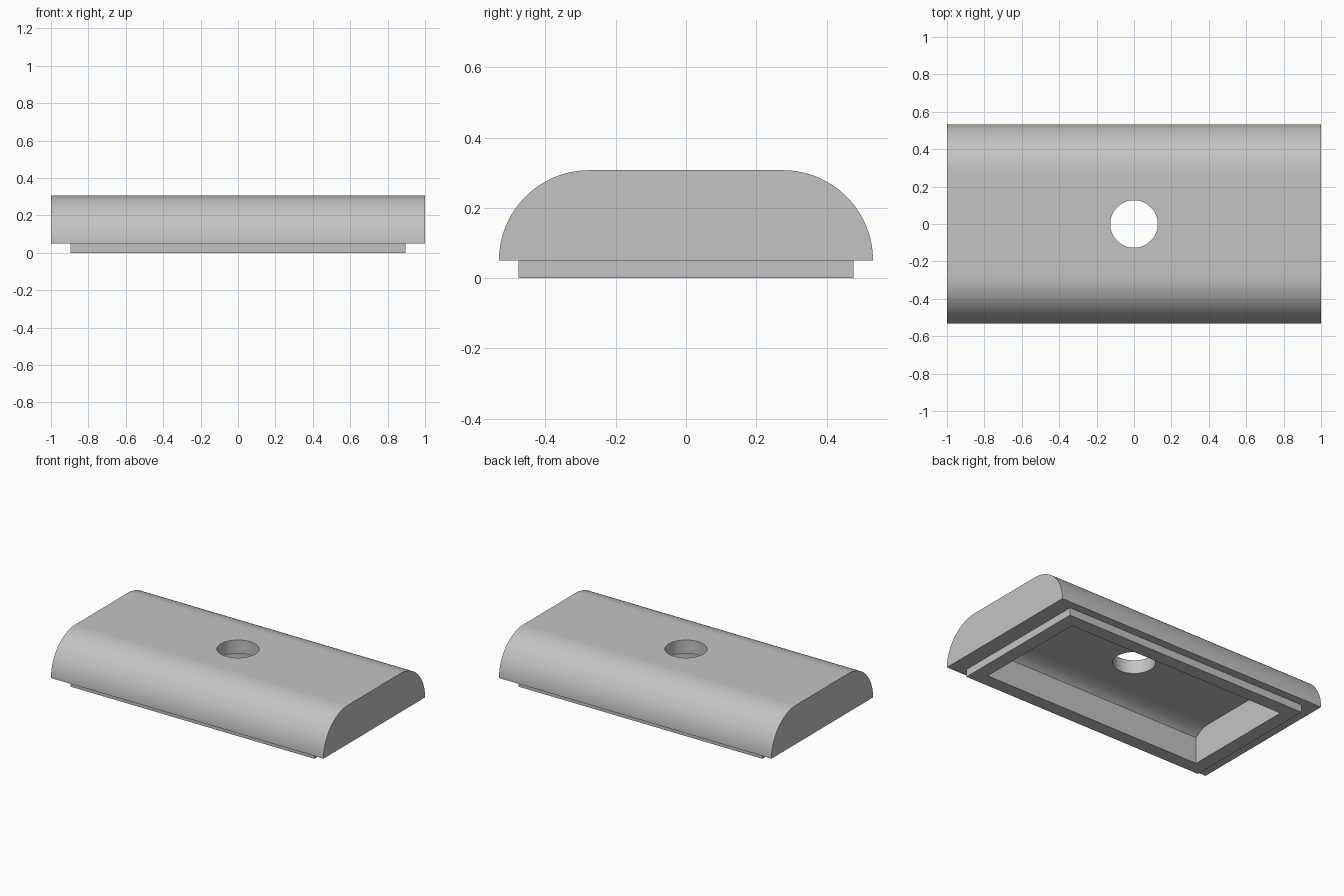
import bpy, bmesh, math

cube = bpy.data.objects.get("Cube")
if cube:
    bpy.data.objects.remove(cube, do_unlink=True)

BASE = 0.05      # underside of the rounded body
CENTRE = 0.275   # y of the rounding axis
RADIUS = 0.257   # outer rounding
WALL = 0.0895    # shell thickness

grey = bpy.data.materials.new("light grey")
grey.use_nodes = True
colour = (0.55, 0.55, 0.55, 1)
grey.diffuse_color = colour
grey.node_tree.nodes["Principled BSDF"].inputs["Base Color"].default_value = colour


def extrude_x(name, profile, half):
    """Solid bar along x from a closed (y, z) profile."""
    bm = bmesh.new()
    face = bm.faces.new([bm.verts.new((-half, y, z)) for y, z in profile])
    out = bmesh.ops.extrude_face_region(bm, geom=[face])
    verts = [v for v in out["geom"] if isinstance(v, bmesh.types.BMVert)]
    bmesh.ops.translate(bm, verts=verts, vec=(2 * half, 0, 0))
    bmesh.ops.recalc_face_normals(bm, faces=bm.faces)
    mesh = bpy.data.meshes.new(name)
    bm.to_mesh(mesh)
    bm.free()
    obj = bpy.data.objects.new(name, mesh)
    bpy.context.collection.objects.link(obj)
    return obj


def arch(radius, start, bottom=None, steps=32):
    """Flat-topped profile with two rounded shoulders, starting at an arc angle."""
    angles = [start + (math.pi / 2 - start) * i / steps for i in range(steps + 1)]
    right = [(CENTRE + radius * math.cos(a), BASE + radius * math.sin(a)) for a in angles]
    if bottom is not None:
        right.insert(0, (right[0][0], bottom))
    return right + [(-y, z) for y, z in reversed(right)]


def combine(target, tool, operation):
    """Bake a boolean into the target and discard the tool."""
    tool.hide_render = True
    mod = target.modifiers.new("combine", "BOOLEAN")
    mod.operation = operation
    mod.solver = "EXACT"
    mod.object = tool
    graph = bpy.context.evaluated_depsgraph_get()
    mesh = bpy.data.meshes.new_from_object(target.evaluated_get(graph))
    target.modifiers.clear()
    target.data = mesh
    bpy.data.objects.remove(tool, do_unlink=True)


# Rounded body
body = extrude_x("cover_body", arch(RADIUS, 0), 1)

# Locating lip underneath
lip_y, lip_x = 0.477, 0.895
lip = extrude_x("lip", [(lip_y, 0), (lip_y, 0.1), (-lip_y, 0.1), (-lip_y, 0)], lip_x)
combine(body, lip, "UNION")

# Hollow: inset copy of the body arch, narrowed to fit inside the lip
inner = RADIUS - WALL
start = math.acos((lip_y - WALL - CENTRE) / inner)
cavity = extrude_x("cavity_cutter", arch(inner, start, -0.1), lip_x - WALL)
combine(body, cavity, "DIFFERENCE")

# Round hole through the top
bpy.ops.mesh.primitive_cylinder_add(vertices=64, radius=0.127, depth=0.6, location=(0, 0, 0.3))
combine(body, bpy.context.object, "DIFFERENCE")

body.data.materials.clear()
body.data.materials.append(grey)
for poly in body.data.polygons:
    poly.material_index = 0

bpy.ops.object.select_all(action="DESELECT")
body.select_set(True)
bpy.context.view_layer.objects.active = body
bpy.ops.object.shade_smooth_by_angle(angle=math.radians(30))
